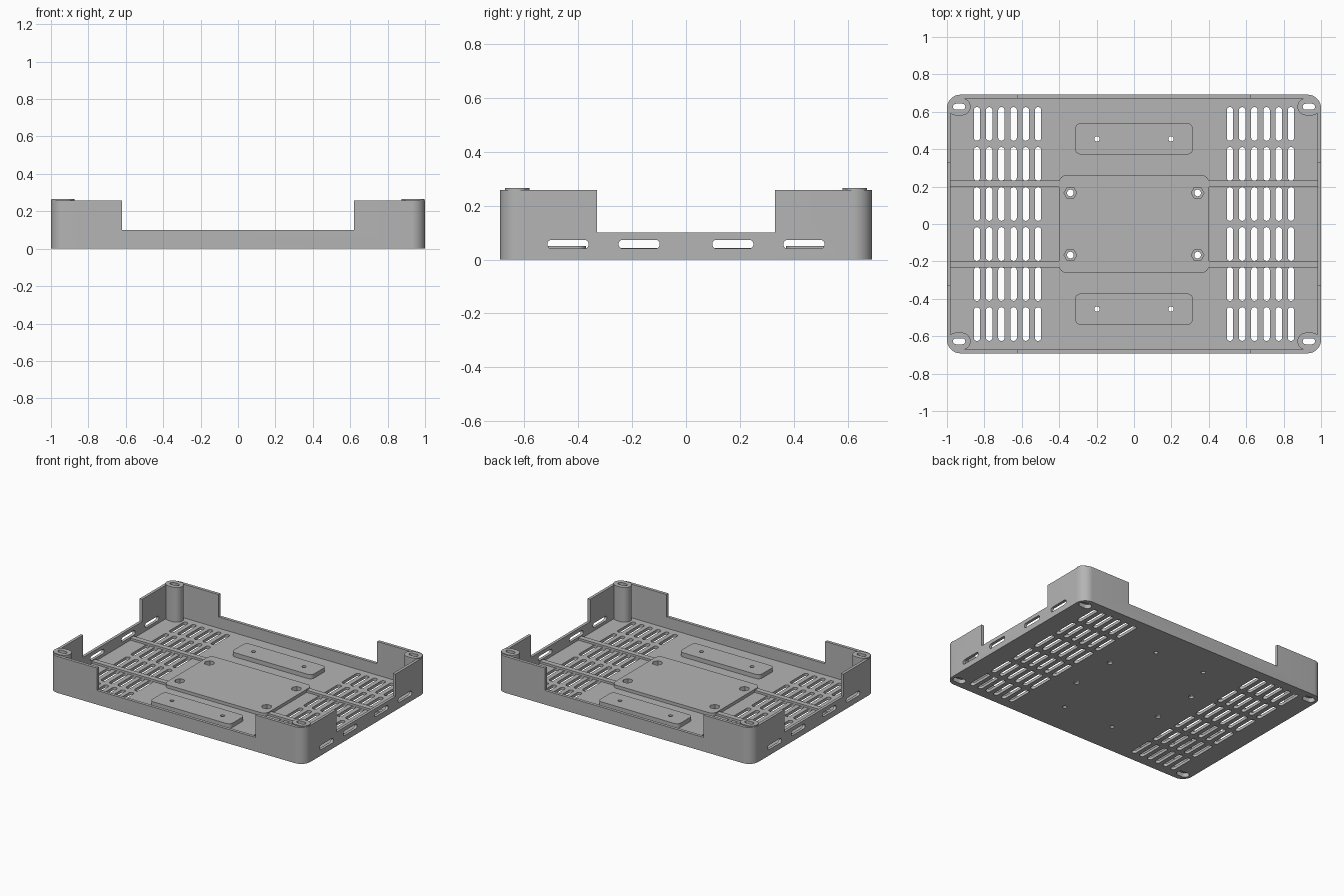
import bpy, bmesh, math
from mathutils import Matrix

if "Cube" in bpy.data.objects:
    bpy.data.objects.remove(bpy.data.objects["Cube"])

# One grey plastic for the whole tray
grey = bpy.data.materials.new("grey plastic")
grey.use_nodes = True
colour = (0.46, 0.46, 0.46, 1)
grey.diffuse_color = colour
grey.node_tree.nodes["Principled BSDF"].inputs["Base Color"].default_value = colour

BOTH = (-1, 1)
CORNERS = [(sx, sy) for sx in BOTH for sy in BOTH]
FLOOR, LOW_WALL, HIGH_WALL = 0.02, 0.1, 0.258


def rounded(w, h, r, cx=0, cy=0, seg=8):
    """Outline of a rounded rectangle; a large radius gives a slot."""
    r = min(r, 0.499 * min(w, h))
    pts = []
    for quarter, (sx, sy) in enumerate(((1, 1), (-1, 1), (-1, -1), (1, -1))):
        for i in range(seg + 1):
            a = (quarter + i / seg) * math.pi / 2
            pts.append((cx + sx * (w / 2 - r) + r * math.cos(a),
                        cy + sy * (h / 2 - r) + r * math.sin(a)))
    return pts


def circle(r, cx, cy, n=24):
    return [(cx + r * math.cos(math.tau * i / n),
             cy + r * math.sin(math.tau * i / n)) for i in range(n)]


def box(w, h):
    return [(-w / 2, -h / 2), (w / 2, -h / 2), (w / 2, h / 2), (-w / 2, h / 2)]


def prisms(name, outlines, z0, z1, matrix=Matrix()):
    """One object holding every outline extruded from z0 to z1."""
    bm = bmesh.new()
    for pts in outlines:
        low = [bm.verts.new((x, y, z0)) for x, y in pts]
        high = [bm.verts.new((x, y, z1)) for x, y in pts]
        bm.faces.new(low[::-1])
        bm.faces.new(high)
        for i in range(len(pts)):
            j = (i + 1) % len(pts)
            bm.faces.new((low[i], low[j], high[j], high[i]))
    bm.transform(matrix)
    mesh = bpy.data.meshes.new(name)
    bm.to_mesh(mesh)
    bm.free()
    mesh.materials.append(grey)
    obj = bpy.data.objects.new(name, mesh)
    bpy.context.collection.objects.link(obj)
    return obj


def activate(obj):
    bpy.ops.object.select_all(action="DESELECT")
    obj.select_set(True)
    bpy.context.view_layer.objects.active = obj


def cut(obj, *cutters):
    activate(obj)
    for cutter in cutters:
        mod = obj.modifiers.new("cut", "BOOLEAN")
        mod.operation = "DIFFERENCE"
        mod.solver = "EXACT"
        mod.object = cutter
        bpy.ops.object.modifier_apply(modifier=mod.name)


# Cutters for the cavity and the lowered middle of each wall
cavity = prisms("cavity_cutter", [rounded(1.96, 1.34, 0.05)], FLOOR, 1)
long_gap = prisms("long_wall_gap_cutter", [box(1.24, 3)], LOW_WALL, 1)
short_gap = prisms("short_wall_gap_cutter", [box(3, 0.66)], LOW_WALL, 1)

# Cutters for the floor vents and the side wall slots
vents = prisms("vent_cutter",
               [rounded(0.034, 0.18, 1, sx * (0.513 + 0.0653 * col), (row - 2.5) * 0.214)
                for sx in BOTH for col in range(6) for row in range(6)], -0.1, 0.07)
along_x = Matrix(((0, 0, 1, 0), (1, 0, 0, 0), (0, 1, 0, 0), (0, 0, 0, 1)))
side_slots = prisms("side_slot_cutter",
                    [rounded(0.153, 0.033, 1, sy * y, 0.057) for sy in BOTH for y in (0.174, 0.438)],
                    -2, 2, along_x)

# Cutters for the screw holes
pad_holes = prisms("pad_hole_cutter",
                   [circle(0.014, sx * 0.198, sy * 0.455) for sx, sy in CORNERS], -0.1, 1)
plate_holes = prisms("plate_hole_cutter",
                     [circle(0.018, sx * 0.34, sy * 0.166) for sx, sy in CORNERS], -0.1, 1)
hex_sockets = prisms("hex_socket_cutter",
                     [circle(0.034, sx * 0.34, sy * 0.166, 6) for sx, sy in CORNERS], 0.012, 1)
post_slots = prisms("post_slot_cutter",
                    [rounded(0.066, 0.032, 1, sx * 0.935, sy * 0.627) for sx, sy in CORNERS], -0.1, 1)
post_recesses = prisms("post_recess_cutter",
                       [rounded(0.09, 0.056, 1, sx * 0.935, sy * 0.627) for sx, sy in CORNERS],
                       -0.1, 0.03)

# Tray: floor and walls
tray = prisms("tray", [rounded(2, 1.383, 0.072, seg=10)], 0, HIGH_WALL)
cut(tray, cavity, long_gap, short_gap, side_slots, vents, pad_holes,
    plate_holes, hex_sockets, post_slots, post_recesses)

# Corner screw posts
posts = prisms("corner_posts",
               [rounded(0.122, 0.092, 1, sx * 0.935, sy * 0.627, 12) for sx, sy in CORNERS],
               FLOOR, 0.265)
cut(posts, post_slots, post_recesses)

# Raised mounting plate in the middle
plate = prisms("centre_plate", [rounded(0.8, 0.525, 0.04)], FLOOR, 0.042)
cut(plate, plate_holes, hex_sockets)

# Two long pads, front and back
pads = prisms("mounting_pads", [rounded(0.63, 0.166, 0.03, 0, sy * 0.455) for sy in BOTH],
              FLOOR, 0.05)
cut(pads, pad_holes)

# Stiffening ribs from the plate to the side walls
ribs = prisms("floor_ribs",
              [[(sx * 0.69 + x, sy * 0.215 + y) for x, y in box(0.59, 0.037)] for sx, sy in CORNERS],
              FLOOR, 0.035)

# Remove the cutters and shade the parts
for cutter in [o for o in bpy.data.objects if o.name.endswith("_cutter")]:
    bpy.data.objects.remove(cutter)
for part in (tray, posts, plate, pads, ribs):
    activate(part)
    bpy.ops.object.shade_smooth_by_angle(angle=math.radians(30))
